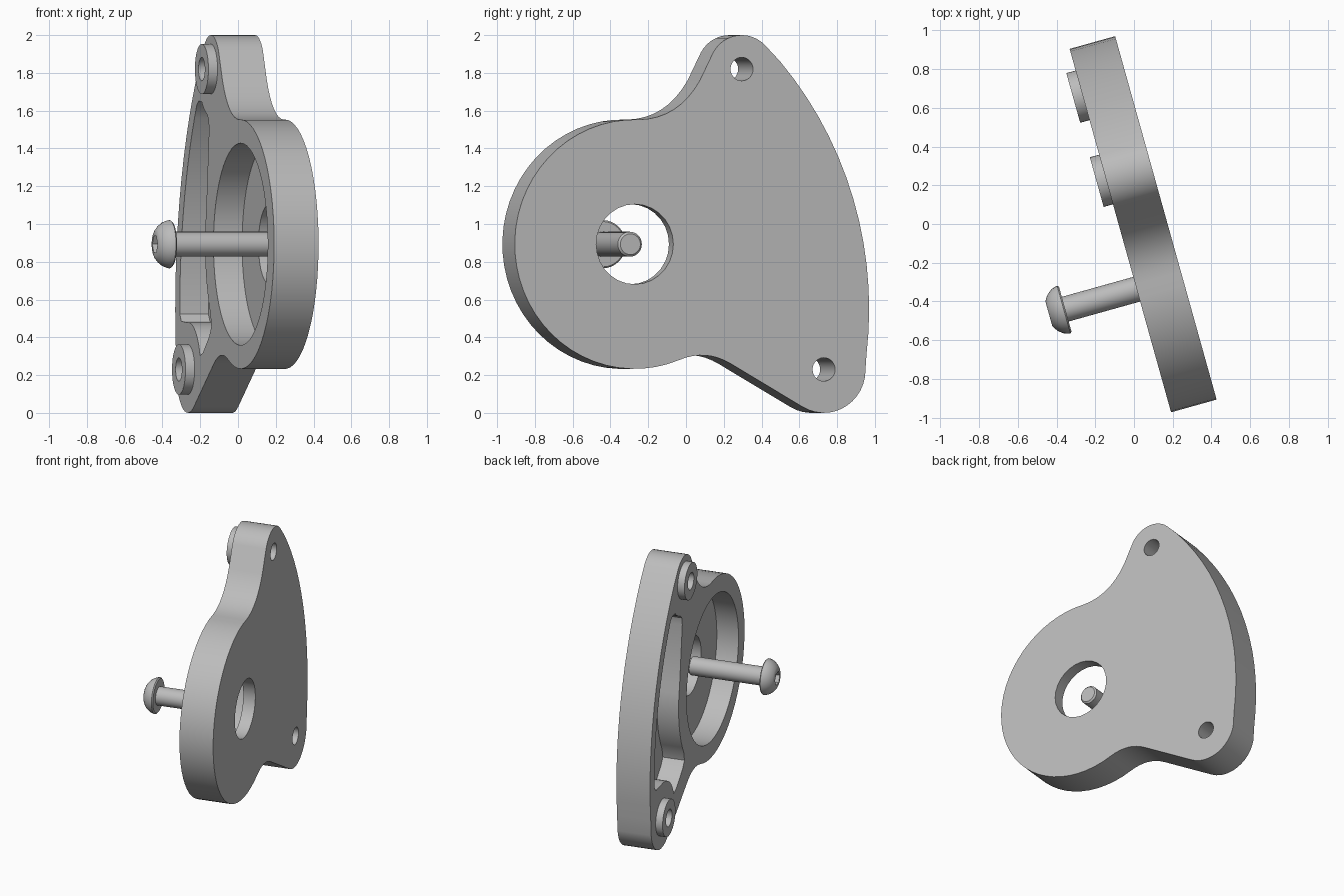
import bpy, bmesh
from math import sin, cos, radians, pi
from mathutils import Matrix

cube = bpy.data.objects.get("Cube")
if cube:
    bpy.data.objects.remove(cube, do_unlink=True)

# One grey metal for everything
grey = bpy.data.materials.new("grey metal")
grey.use_nodes = True
colour = (0.5, 0.5, 0.5, 1)
grey.diffuse_color = colour
grey.node_tree.nodes["Principled BSDF"].inputs["Base Color"].default_value = colour

# Local frame: u along the plate, v up, w through its thickness
S, C = sin(radians(15.6)), cos(radians(15.6))
FRAME = Matrix(((-S, 0, C, 0), (C, 0, S, 0), (0, 1, 0, 0), (0, 0, 0, 1)))

# Shared layout
DISC, TOP, LOW, SWEEP = (-0.328, 0.893), (0.26, 1.82), (0.711, 0.23), (-1.04, 0.55)
FRONT, FLOOR, BACK = -0.077, 0.08, 0.167


def arc(centre, r, a0, a1, n):
    angles = [radians(a0 + (a1 - a0) * i / n) for i in range(n + 1)]
    return [(centre[0] + r * cos(a), centre[1] + r * sin(a)) for a in angles]


def circle(centre, r, n=40):
    return arc(centre, r, 0, 360, n)[:-1]


def blend(p, q, s, n=8):
    """Inner points of a curve from p to s, pulled towards q."""
    ts = [i / n for i in range(1, n)]
    return [tuple((1 - t) ** 2 * a + 2 * t * (1 - t) * b + t * t * c
                  for a, b, c in zip(p, q, s)) for t in ts]


def loft(name, sections):
    """Closed solid through (outline, w) sections."""
    bm = bmesh.new()
    rings = [[bm.verts.new((u, v, w)) for u, v in pts] for pts, w in sections]
    bm.faces.new(rings[0])
    bm.faces.new(rings[-1])
    for a, b in zip(rings, rings[1:]):
        for i in range(len(a)):
            j = (i + 1) % len(a)
            bm.faces.new((a[i], a[j], b[j], b[i]))
    bmesh.ops.transform(bm, matrix=FRAME, verts=bm.verts)
    bmesh.ops.recalc_face_normals(bm, faces=bm.faces)
    mesh = bpy.data.meshes.new(name)
    bm.to_mesh(mesh)
    bm.free()
    mesh.materials.append(grey)
    obj = bpy.data.objects.new(name, mesh)
    bpy.context.collection.objects.link(obj)
    return obj


def prism(name, pts, w0, w1):
    return loft(name, [(pts, w0), (pts, w1)])


def combine(obj, tool, operation="DIFFERENCE"):
    tool.hide_render = True
    mod = obj.modifiers.new("cut", "BOOLEAN")
    mod.operation, mod.solver, mod.object = operation, "EXACT", tool
    bpy.context.view_layer.update()
    done = obj.evaluated_get(bpy.context.evaluated_depsgraph_get())
    mesh = bpy.data.meshes.new_from_object(done)
    obj.modifiers.clear()
    obj.data = mesh
    bpy.data.objects.remove(tool, do_unlink=True)


# Plate outline: big disc, low lobe, long sweep, top lobe
disc_edge = arc(DISC, 0.66, 88, 292, 34)
low_edge = arc(LOW, 0.23, 240, 349.6, 12)
sweep_edge = arc(SWEEP, 2.0, -10.4, 44.3, 16)
top_edge = arc(TOP, 0.18, 44.3, 150, 12)
valley = (0.2, 0.26)
neck = (0.03, 1.76)
outline = (disc_edge + blend(disc_edge[-1], (0.063, 0.339), valley) + [valley]
           + low_edge + sweep_edge[1:-1] + top_edge + [neck]
           + blend(neck, (-0.09, 1.556), disc_edge[0]))
plate = prism("plate", outline, FRONT, BACK)

# Mounting bosses on the front
for centre in (TOP, LOW):
    combine(plate, prism("boss", circle(centre, 0.133), FRONT - 0.05, FRONT + 0.03), "UNION")

# Round pocket and crescent pocket
combine(plate, prism("round_pocket", circle(DISC, 0.535, 56), FRONT - 0.2, FLOOR))
crescent = (arc(SWEEP, 1.91, -0.8, 32, 12) + [(0.535, 1.63), (0.5, 1.65)]
            + arc(TOP, 0.25, -43, -72, 6) + [(0.305, 1.555), (0.295, 1.5)]
            + arc(DISC, 0.7, 14, -32, 10) + [(0.25, 0.455), (0.29, 0.405), (0.42, 0.315)]
            + arc(LOW, 0.25, 163, 85, 10) + [(0.84, 0.485)])
combine(plate, prism("crescent_pocket", crescent, FRONT - 0.2, FLOOR))

# Through holes
for centre, r in ((DISC, 0.212), (TOP, 0.062), (LOW, 0.062)):
    combine(plate, prism("hole", circle(centre, r, 28), FRONT - 0.2, BACK + 0.1))

# Button-head screw with a hex socket
profile = [(0.055, 0.08), (0.066, 0.069), (0.066, -0.46), (0.12, -0.46), (0.128, -0.468),
           (0.126, -0.48), (0.117, -0.503), (0.1, -0.525), (0.08, -0.541), (0.065, -0.548)]
screw = loft("screw", [(circle(DISC, r, 32), w) for r, w in profile])
combine(screw, prism("hex_socket", circle(DISC, 0.05, 6), -0.6, -0.49))

# Smooth curved walls, keep sharp edges
bpy.ops.object.select_all(action="DESELECT")
for obj in (plate, screw):
    obj.select_set(True)
    bpy.context.view_layer.objects.active = obj
bpy.ops.object.shade_smooth_by_angle(angle=radians(30))
